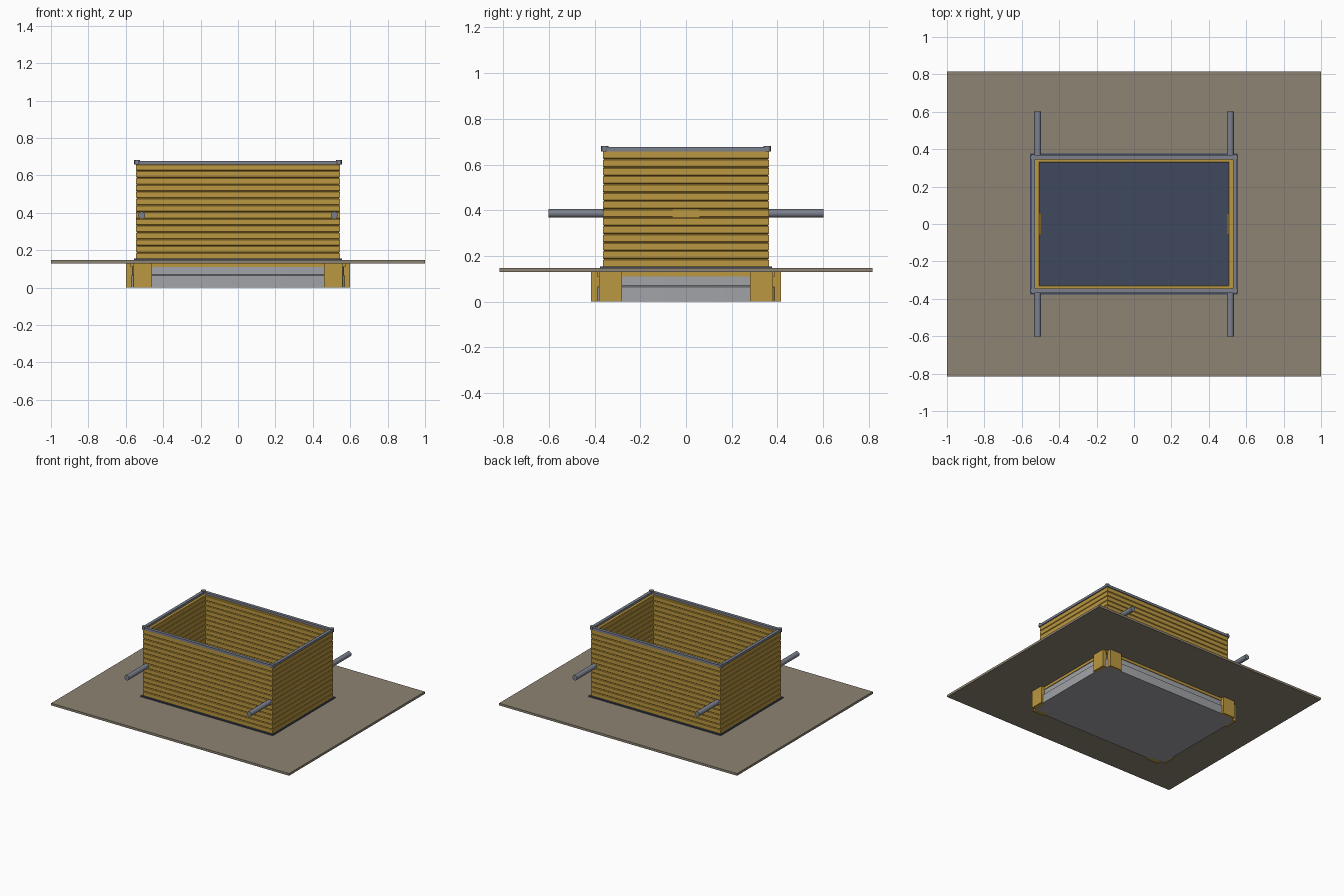
import bpy, bmesh, math
from mathutils import Matrix

if "Cube" in bpy.data.objects:
    bpy.data.objects.remove(bpy.data.objects["Cube"])


def mat(name, col):
    m = bpy.data.materials.new(name)
    m.diffuse_color = (*col, 1)
    m.use_nodes = True
    m.node_tree.nodes["Principled BSDF"].inputs["Base Color"].default_value = m.diffuse_color
    return m


GOLD = mat("ochre", (0.50, 0.31, 0.05))
STEEL = mat("steel", (0.20, 0.22, 0.27))
SLATE = mat("slate", (0.05, 0.065, 0.11))
STONE = mat("stone", (0.27, 0.23, 0.17))
PAN = mat("pan_grey", (0.36, 0.37, 0.39))


def finish(name, bm, m):
    bmesh.ops.recalc_face_normals(bm, faces=bm.faces)
    me = bpy.data.meshes.new(name)
    bm.to_mesh(me)
    bm.free()
    ob = bpy.data.objects.new(name, me)
    me.materials.append(m)
    bpy.context.collection.objects.link(ob)
    return ob


def add_box(bm, x0, x1, y0, y1, z0, z1):
    mx = Matrix.Translation(((x0 + x1) / 2, (y0 + y1) / 2, (z0 + z1) / 2)) \
        @ Matrix.Diagonal((x1 - x0, y1 - y0, z1 - z0, 1))
    bmesh.ops.create_cube(bm, size=1, matrix=mx)


def box(name, m, *dims):
    bm = bmesh.new()
    add_box(bm, *dims)
    return finish(name, bm, m)


def rect(bm, x, y, z):
    return [bm.verts.new((sx * x, sy * y, z)) for sx, sy in ((-1, -1), (1, -1), (1, 1), (-1, 1))]


def bridge(bm, a, b):
    n = len(a)
    for i in range(n):
        bm.faces.new((a[i], a[(i + 1) % n], b[(i + 1) % n], b[i]))


def frame(name, m, profile):
    """Closed (x, y, z) profile swept round the rectangle."""
    bm = bmesh.new()
    loops = [rect(bm, *p) for p in profile]
    for i in range(len(loops)):
        bridge(bm, loops[i], loops[(i + 1) % len(loops)])
    return finish(name, bm, m)


def rounded_loft(name, m, rings, r, seg=6):
    """Stack of rounded rectangles (half x, half y, z), capped both ends."""
    bm = bmesh.new()
    loops = []
    for x, y, z in rings:
        vs = []
        for q, (sx, sy) in enumerate(((1, 1), (-1, 1), (-1, -1), (1, -1))):
            for k in range(seg + 1):
                a = math.pi / 2 * (q + k / seg)
                vs.append(bm.verts.new((sx * (x - r) + r * math.cos(a),
                                        sy * (y - r) + r * math.sin(a), z)))
        loops.append(vs)
    for a, b in zip(loops, loops[1:]):
        bridge(bm, a, b)
    bm.faces.new(loops[0])
    bm.faces.new(loops[-1])
    return finish(name, bm, m)


def smooth(ob):
    bpy.ops.object.select_all(action='DESELECT')
    ob.select_set(True)
    bpy.context.view_layer.objects.active = ob
    bpy.ops.object.shade_smooth_by_angle()


# Stepped pan under the ground plate
smooth(rounded_loft("pan", PAN, [(0.585, 0.40, 0), (0.585, 0.40, 0.065),
                                 (0.57, 0.385, 0.07), (0.57, 0.385, 0.112)], 0.06))
box("pan_lid", GOLD, -0.575, 0.575, -0.39, 0.39, 0.11, 0.132)

# Paired brackets at each corner of the pan
bm = bmesh.new()
for sx in (-1, 1):
    for sy in (-1, 1):
        xs, ys = sorted((sx * 0.46, sx * 0.56)), sorted((sy * 0.38, sy * 0.415))
        add_box(bm, *xs, *ys, 0, 0.132)
        xs, ys = sorted((sx * 0.565, sx * 0.60)), sorted((sy * 0.28, sy * 0.38))
        add_box(bm, *xs, *ys, 0, 0.132)
finish("corner_brackets", bm, GOLD)

# Ground plate and slate floor
box("ground_plate", STONE, -1, 1, -0.815, 0.815, 0.13, 0.147)
box("floor_slab", SLATE, -0.555, 0.555, -0.376, 0.376, 0.14, 0.155)

# Wall: fourteen courses with V grooves between them, in one closed profile
Z0, Z1, N, G = 0.15, 0.66, 14, 0.004
h = (Z1 - Z0) / N
outer, inner = [], []
for i in range(N):
    a, b = Z0 + i * h, Z0 + (i + 1) * h
    for z, d in ((a, G), (a + G, 0), (b - G, 0)):
        outer.append((0.545 - d, 0.363 - d, z))
        inner.append((0.505 + d, 0.328 + d, z))
outer.append((0.545 - G, 0.363 - G, Z1))
inner.append((0.505 + G, 0.328 + G, Z1))
frame("slatted_wall", GOLD, outer + inner[::-1])

# Plain blocks set in the middle of the short walls
for s, n in ((-1, "left"), (1, "right")):
    xs = sorted((s * 0.498, s * 0.546))
    box(n + "_wall_block", GOLD, *xs, -0.06, 0.06, 0.368, 0.405)

# Top rim with corner posts
frame("top_rim", STEEL, [(0.551, 0.368, 0.658), (0.551, 0.368, 0.676),
                         (0.528, 0.345, 0.676), (0.528, 0.345, 0.658)])
bm = bmesh.new()
for sx in (-1, 1):
    for sy in (-1, 1):
        bmesh.ops.create_cone(bm, cap_ends=True, segments=12, radius1=0.016, radius2=0.016, depth=0.024,
                              matrix=Matrix.Translation((sx * 0.539, sy * 0.356, 0.669)))
smooth(finish("rim_corners", bm, STEEL))

# Carrying poles sticking out front and back
for s, n in ((-1, "left"), (1, "right")):
    bm = bmesh.new()
    for sy in (-1, 1):
        bmesh.ops.create_cone(bm, cap_ends=True, segments=20, radius1=0.019, radius2=0.019, depth=0.26,
                              matrix=Matrix.Translation((s * 0.515, sy * 0.471, 0.387))
                              @ Matrix.Rotation(math.pi / 2, 4, 'X'))
    smooth(finish(n + "_carrying_poles", bm, STEEL))
